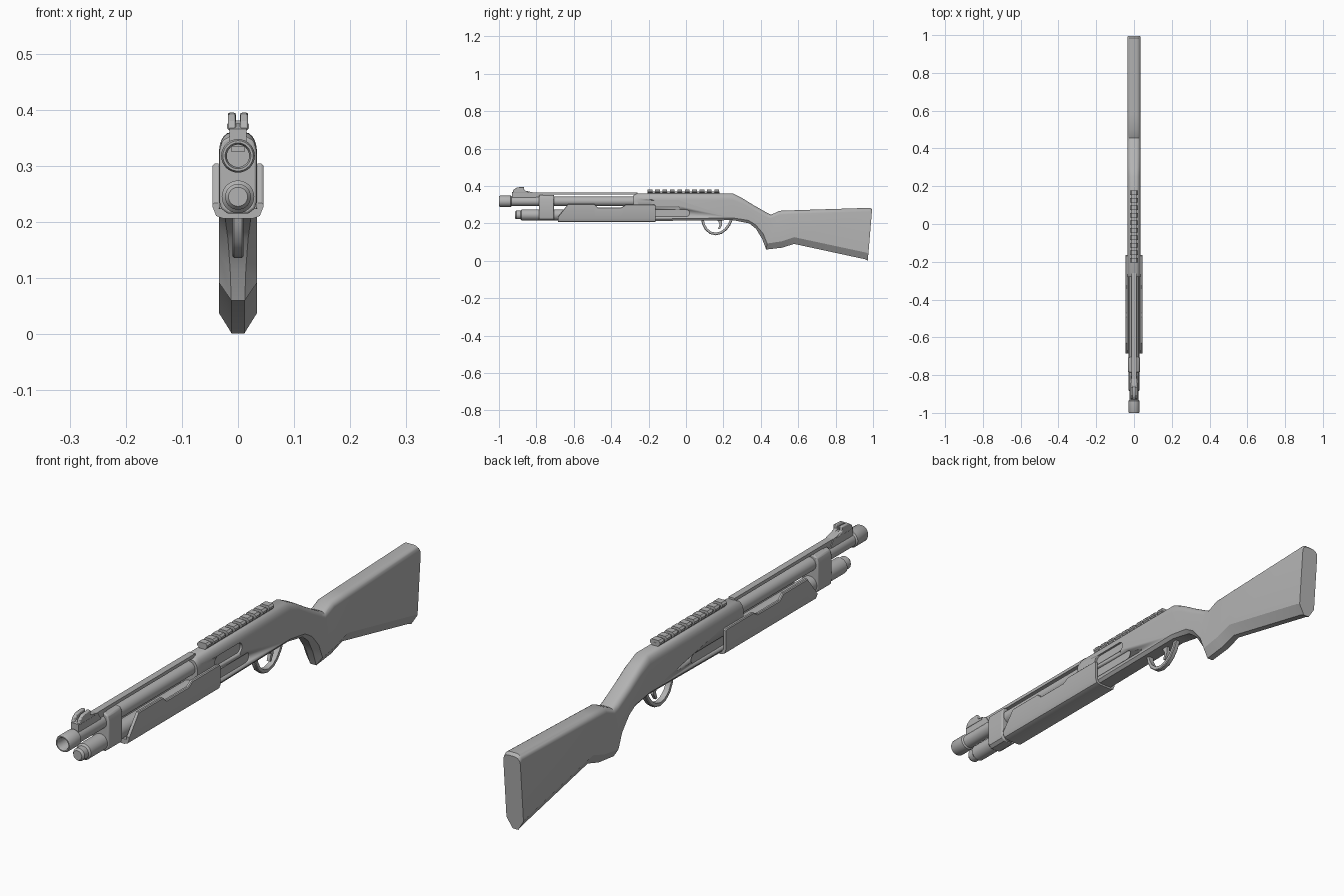
import bpy, bmesh, math
from mathutils import Vector

cube = bpy.data.objects.get("Cube")
if cube:
    bpy.data.objects.remove(cube, do_unlink=True)

grey = bpy.data.materials.new("plain_grey")
grey.use_nodes = True
COLOR = (0.45, 0.45, 0.45, 1)
grey.diffuse_color = COLOR
grey.node_tree.nodes["Principled BSDF"].inputs["Base Color"].default_value = COLOR


def finish(name, bm, angle=30):
    bmesh.ops.recalc_face_normals(bm, faces=bm.faces)
    mesh = bpy.data.meshes.new(name)
    bm.to_mesh(mesh)
    bm.free()
    mesh.materials.append(grey)
    obj = bpy.data.objects.new(name, mesh)
    bpy.context.collection.objects.link(obj)
    bpy.ops.object.select_all(action='DESELECT')
    obj.select_set(True)
    bpy.context.view_layer.objects.active = obj
    bpy.ops.object.shade_smooth_by_angle(angle=math.radians(angle))
    return obj


def loft(name, rings, closed=False):
    """Skin a list of equal-length point rings; cap the ends unless closed."""
    bm = bmesh.new()
    rows = [[bm.verts.new(p) for p in ring] for ring in rings]
    n = len(rows[0])
    pairs = list(zip(rows, rows[1:])) + ([(rows[-1], rows[0])] if closed else [])
    for a, b in pairs:
        for i in range(n):
            j = (i + 1) % n
            bm.faces.new((a[i], a[j], b[j], b[i]))
    if not closed:
        bm.faces.new(rows[0])
        bm.faces.new(rows[-1])
    return finish(name, bm)


def mirrored(half):
    """Complete a right-hand (x, z) half outline across x = 0."""
    return half + [(-x, z) for x, z in reversed(half)]


def bar(name, half, y0, y1):
    """Constant symmetric section run along y."""
    return loft(name, [[(x, y, z) for x, z in mirrored(half)] for y in (y0, y1)])


def plate(name, outline, x0, x1):
    """Side outline of (y, z) points given thickness along x."""
    return loft(name, [[(x, y, z) for y, z in outline] for x in (x0, x1)])


def lathe(name, profile, zc, sides=32):
    """Turn a (y, radius) profile about a lengthwise axis at height zc."""
    rings = []
    for y, r in profile:
        rings.append([(r * math.cos(t), y, zc + r * math.sin(t))
                      for t in (2 * math.pi * i / sides for i in range(sides))])
    return loft(name, rings)


def bevel(obj, width, segments=2):
    mod = obj.modifiers.new("soft_edges", 'BEVEL')
    mod.width = width
    mod.segments = segments
    mod.limit_method = 'ANGLE'
    mod.angle_limit = math.radians(40)


# Receiver, grip and stock: one continuous body with tilted sections
# (top y, top z, bottom y, bottom z, bottom half width, chamfer, top rounding)
STATIONS = [
    (-.28, .350, -.28, .217, .026, .010, .035),
    (-.262, .359, -.262, .212, .026, .010, .036),
    (.25, .360, .25, .217, .024, .012, .036),
    (.30, .335, .338, .200, .022, .016, .032),
    (.36, .298, .375, .170, .018, .022, .028),
    (.434, .256, .407, .117, .014, .028, .022),
    (.455, .246, .429, .060, .012, .032, .020),
    (.50, .267, .514, .070, .012, .034, .020),
    (.58, .270, .578, .090, .012, .036, .020),
    (.985, .283, .958, .008, .012, .036, .020),
    (.995, .274, .972, .001, .011, .037, .022),
]
W = .034
body_rings = []
for yt, zt, yb, zb, c, ch, r in STATIONS:
    half = [(c, zb), (W, zb + ch)]
    half += [(.013 + (W - .013) * math.cos(a), zt - r + r * math.sin(a))
             for a in (math.pi / 2 * i / 5 for i in range(6))]
    body_rings.append([(x, yb + (yt - yb) * (z - zb) / (zt - zb), z)
                       for x, z in mirrored(half)])
body = loft("receiver_and_stock", body_rings)


def slot(name, y0, y1, z0, z1, x0, x1):
    """Hidden rounded cutter that sinks a shallow recess in the receiver."""
    r = (z1 - z0) / 2
    pts = []
    for yc, start in ((y1 - r, -math.pi / 2), (y0 + r, math.pi / 2)):
        pts += [(yc + r * math.cos(start + math.pi * i / 8),
                 z0 + r + r * math.sin(start + math.pi * i / 8)) for i in range(9)]
    cutter = plate(name, pts, x0, x1)
    cutter.hide_render = True
    cutter.hide_set(True)
    cutter.display_type = 'WIRE'
    mod = body.modifiers.new(name, 'BOOLEAN')
    mod.operation = 'DIFFERENCE'
    mod.solver = 'EXACT'
    mod.object = cutter


slot("ejection_port_cutter", -.18, -.025, .288, .326, .026, .06)
slot("left_slide_slot_cutter", -.24, .02, .237, .273, .029, .06)
slot("right_slide_slot_cutter", -.24, .02, .237, .273, -.06, -.029)

# Barrel with thick muzzle and bore, and magazine tube with end cap
lathe("barrel", [(-.88, .001), (-.88, .020), (-.992, .020), (-1, .023), (-1, .027),
                 (-.994, .030), (-.937, .030), (-.932, .025), (-.26, .025)], .318)
lathe("magazine_tube", [(-.915, .001), (-.915, .017), (-.907, .023), (-.885, .023),
                        (-.879, .029), (-.20, .029)], .245)

# Clamp joining barrel and magazine tube
clamp = bar("barrel_clamp", [(.018, .215), (.030, .224), (.033, .236),
                             (.033, .328), (.028, .345), (.016, .352)], -.785, -.705)
bevel(clamp, .004)

# Sliding forend: open-topped trough whose wall height varies along its length
trough = []
for y, h in [(-.685, .234), (-.63, .304), (-.492, .304), (-.472, .286),
             (-.345, .286), (-.322, .300), (-.170, .300), (-.163, .294)]:
    half = [(.026, .206), (.039, .211), (.045, .226), (.045, h - .003),
            (.042, h), (.035, h), (.035, .224)]
    trough.append([(x, y, z) for x, z in mirrored(half)])
loft("forend", trough)

# Sighting rib with its solid front post
bar("sight_rib", [(.012, .354), (.012, .366)], -.90, -.26)
bar("rib_front_post", [(.012, .325), (.012, .360)], -.90, -.765)

# Front sight: base ramp and two ears with a notch between
plate("front_sight_base", [(-.93, .335), (-.93, .366), (-.91, .376), (-.865, .376),
                           (-.82, .366), (-.80, .335)], -.015, .015)
for side, s in (("left", 1), ("right", -1)):
    ear = plate(side + "_sight_ear", [(-.928, .364), (-.922, .380), (-.905, .392),
                                      (-.865, .395), (-.865, .378), (-.835, .364)],
                s * .004, s * .018)
    bevel(ear, .003)

# Accessory rail with evenly spaced teeth
bar("rail_base", [(.013, .352), (.013, .371)], -.205, .178)
TEETH, PITCH = 10, .0397
for i in range(TEETH):
    y = -.205 + i * PITCH
    bar(f"rail_tooth_{i + 1}", [(.013, .361), (.020, .367), (.020, .374), (.014, .381)],
        y, y + .025)

# Trigger guard: flat strap swept along a bowed path
PATH = [(.088, .222), (.093, .196), (.108, .168), (.132, .149), (.160, .143),
        (.188, .150), (.212, .168), (.230, .192), (.245, .224)]
path = [Vector(p) for p in PATH]
strap = []
for i, p in enumerate(path):
    d = (path[min(i + 1, len(path) - 1)] - path[max(i - 1, 0)]).normalized()
    n = Vector((-d.y, d.x)) * .007
    strap.append([(x, *(p + n * k)) for x, k in
                  ((-.010, -.6), (-.007, -1), (.007, -1), (.010, -.6),
                   (.010, 1), (-.010, 1))])
loft("trigger_guard", strap)

# Trigger: slim curved blade
plate("trigger", [(.165, .222), (.180, .195), (.172, .170), (.180, .168),
                  (.193, .190), (.192, .222)], -.006, .006)
